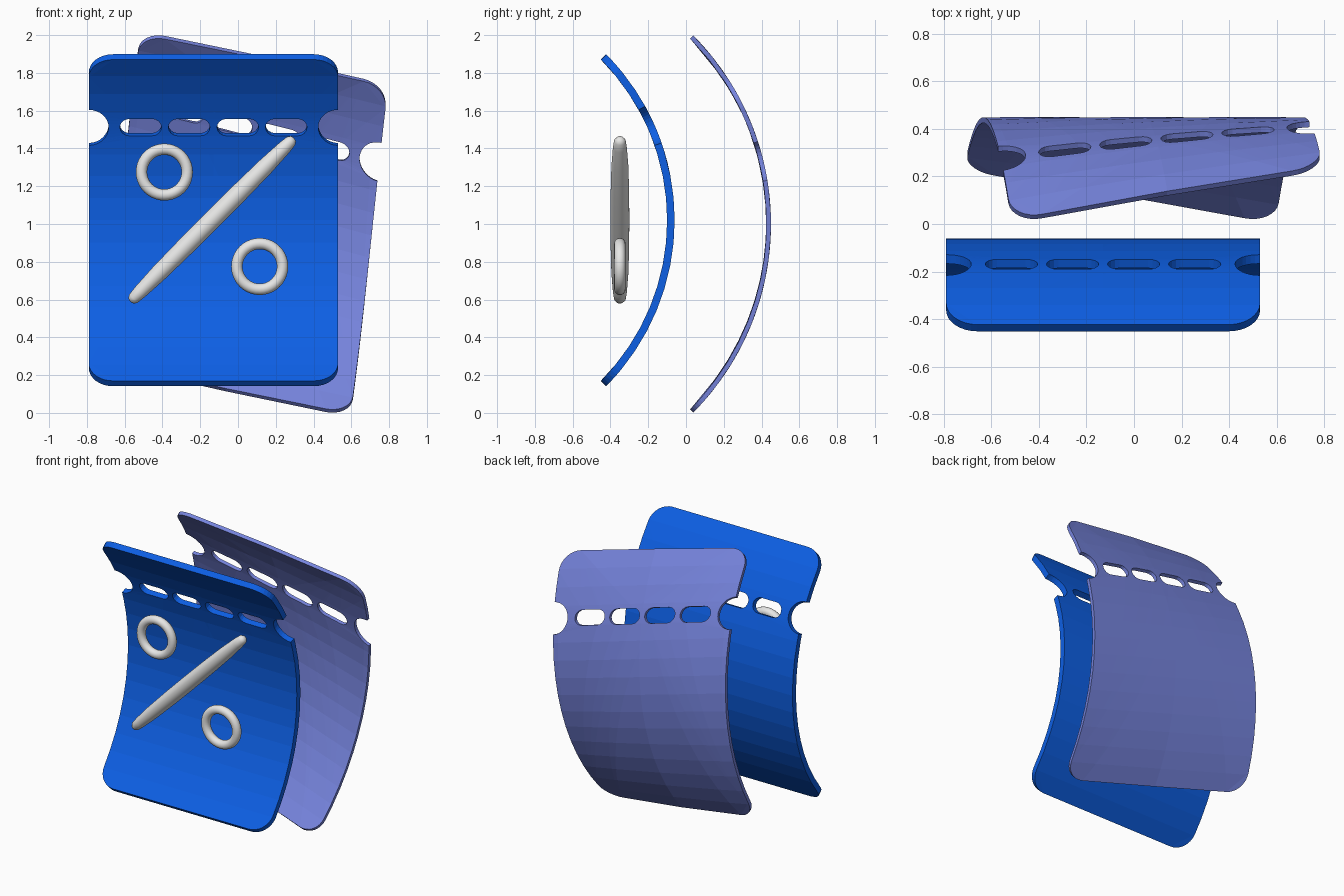
import bpy, bmesh, math
from mathutils import Vector

if "Cube" in bpy.data.objects:
    bpy.data.objects.remove(bpy.data.objects["Cube"])


def material(name, color):
    m = bpy.data.materials.new(name)
    m.diffuse_color = (*color, 1)
    m.use_nodes = True
    m.node_tree.nodes["Principled BSDF"].inputs["Base Color"].default_value = m.diffuse_color
    return m


blue = material("bright_blue", (0.004, 0.115, 0.78))
lilac = material("soft_violet_blue", (0.18, 0.23, 0.72))
white = material("pale_grey", (0.8, 0.8, 0.79))


def finish(bm, name, mat, smooth):
    bmesh.ops.recalc_face_normals(bm, faces=bm.faces[:])
    for f in bm.faces:
        f.smooth = smooth
    me = bpy.data.meshes.new(name)
    bm.to_mesh(me)
    bm.free()
    me.materials.append(mat)
    ob = bpy.data.objects.new(name, me)
    bpy.context.collection.objects.link(ob)
    return ob


def arc(cx, cz, r, a0, a1, n):
    return [(cx + r * math.cos(math.radians(a0 + (a1 - a0) * i / n)),
             cz + r * math.sin(math.radians(a0 + (a1 - a0) * i / n))) for i in range(n + 1)]


def ticket(name, mat, w, h, thick, radius, cx, back_y, cz, shear_x=0, shear_z=0):
    """Notched, perforated sheet bent around a horizontal axis."""
    corner, tear, notch = 0.13, 0.515, 0.105
    # Outline: right half, then mirrored to the left
    half = (arc(w - corner, -h + corner, corner, -90, 0, 8)
            + arc(w, tear, notch, -90, -270, 16)
            + arc(w - corner, h - corner, corner, 0, 90, 8))
    loops = [half + [(-x, z) for x, z in reversed(half)]]
    # Perforation slots
    for i in range(4):
        sx, sr, sl = (i - 1.5) * 0.257, 0.05, 0.06
        loops.append(arc(sx + sl, tear, sr, -90, 90, 8) + arc(sx - sl, tear, sr, 90, 270, 8))
    bm = bmesh.new()
    for loop in loops:
        vs = [bm.verts.new((x, 0, z)) for x, z in loop]
        for i, v in enumerate(vs):
            bm.edges.new((v, vs[(i + 1) % len(vs)]))
    bmesh.ops.triangle_fill(bm, use_beauty=True, use_dissolve=False,
                            edges=bm.edges[:], normal=(0, -1, 0))
    # Cut into bands so it can bend
    cuts = [((0, 0, -h + 2 * h * i / 16), (0, 0, 1)) for i in range(1, 16)] + [((0, 0, 0), (1, 0, 0))]
    for co, no in cuts:
        bmesh.ops.bisect_plane(bm, geom=bm.verts[:] + bm.edges[:] + bm.faces[:],
                               dist=1e-5, plane_co=co, plane_no=no)
    # Thickness
    ext = bmesh.ops.extrude_face_region(bm, geom=bm.faces[:])
    for v in ext["geom"]:
        if isinstance(v, bmesh.types.BMVert):
            v.co.y = thick
    # Slant and bend
    for v in bm.verts:
        x, d, s = v.co
        x, s = x + shear_x * s, s - shear_z * x
        a, r = s / radius, radius + d - thick / 2
        yc = back_y - radius - thick / 2
        v.co = (cx + x, yc + r * math.cos(a), cz + r * math.sin(a))
    return finish(bm, name, mat, False)


def lathe(name, profile, closed, center, axis, sides=32):
    """Revolve (radius, height) points around an axis through center."""
    bm = bmesh.new()
    q = Vector(axis).to_track_quat('Z', 'Y')
    rings = []
    for r, t in profile:
        rings.append([bm.verts.new(Vector(center) + q @ Vector((
            r * math.cos(2 * math.pi * k / sides), r * math.sin(2 * math.pi * k / sides), t)))
            for k in range(sides)])
    n = len(rings)
    for i in range(n if closed else n - 1):
        a, b = rings[i], rings[(i + 1) % n]
        for k in range(sides):
            m = (k + 1) % sides
            bm.faces.new((a[k], a[m], b[m], b[k]))
    if not closed:
        bm.faces.new(rings[0])
        bm.faces.new(rings[-1])
    return finish(bm, name, white, True)


# Two bent tickets
ticket("front_ticket", blue, 0.66, 0.96, 0.04, 1.225, -0.13, -0.06, 1.02)
ticket("rear_ticket", lilac, 0.655, 0.95, 0.024, 1.405, 0.04, 0.45, 1.0, 0.105, 0.275)

# Percent sign: two rings and a tapered bar
ring = arc(0.121, 0, 0.03, 0, 337.5, 15)
for label, x, z in (("upper_ring", -0.39, 1.275), ("lower_ring", 0.115, 0.775)):
    lathe(label, ring, True, (x, -0.35, z), (0, 1, 0), 40)
side = [(0.05, 0.0), (0.049, 0.2), (0.045, 0.4), (0.037, 0.54), (0.031, 0.59), (0.02, 0.607), (0.006, 0.612)]
bar = [(r, -t) for r, t in reversed(side[1:])] + side
lathe("slanted_bar", bar, False, (-0.137, -0.35, 1.022), (1, 0, 1))
